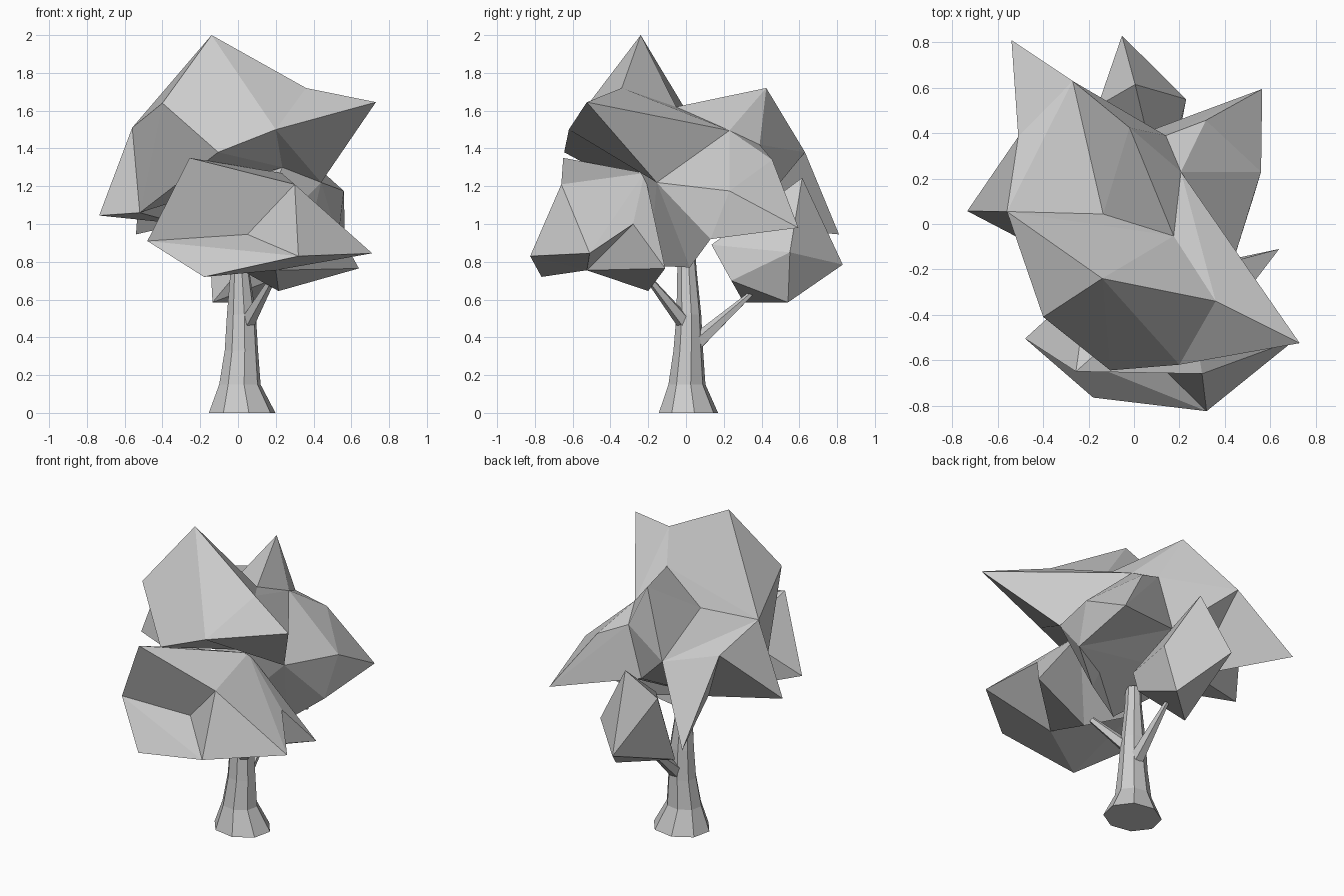
import bpy, bmesh, math
from mathutils import Vector

if "Cube" in bpy.data.objects:
    bpy.data.objects.remove(bpy.data.objects["Cube"])


def finish(name, bm):
    bmesh.ops.recalc_face_normals(bm, faces=bm.faces)
    me = bpy.data.meshes.new(name)
    bm.to_mesh(me)
    bm.free()
    ob = bpy.data.objects.new(name, me)
    bpy.context.collection.objects.link(ob)
    return ob


def foliage(name, pts, lobes):
    """Faceted clump: each lobe is the convex hull of the named corner points."""
    bm = bmesh.new()
    for lobe in lobes:
        vs = [bm.verts.new(pts[k]) for k in lobe]
        bmesh.ops.convex_hull(bm, input=vs)
        bmesh.ops.delete(bm, geom=[v for v in bm.verts if not v.link_faces], context='VERTS')
    bmesh.ops.dissolve_limit(bm, angle_limit=math.radians(1), verts=bm.verts, edges=bm.edges)
    return finish(name, bm)


def limb(name, rings, sides, turn=0.0):
    """Tapered faceted tube through rings of (centre, radius x, radius y)."""
    bm = bmesh.new()
    loops = []
    for c, rx, ry in rings:
        loops.append([bm.verts.new((c[0] + rx * math.cos(turn + math.tau * k / sides),
                                    c[1] + ry * math.sin(turn + math.tau * k / sides), c[2]))
                      for k in range(sides)])
    for a, b in zip(loops, loops[1:]):
        for k in range(sides):
            n = (k + 1) % sides
            bm.faces.new((a[k], a[n], b[n], b[k]))
    bm.faces.new(loops[0][::-1])
    bm.faces.new(loops[-1])
    return finish(name, bm)


def branch(name, start, end, r1, r2):
    """Straight tapered five-sided branch."""
    s, e = Vector(start), Vector(end)
    d = e - s
    bm = bmesh.new()
    bmesh.ops.create_cone(bm, cap_ends=True, segments=5, radius1=r1, radius2=r2, depth=d.length)
    bmesh.ops.transform(bm, matrix=d.to_track_quat('Z', 'Y').to_matrix().to_4x4(), verts=bm.verts)
    bmesh.ops.translate(bm, vec=(s + e) / 2, verts=bm.verts)
    return finish(name, bm)


# Crown: top lobe, front corner, back lobes, left and rear spikes, right lobe, underside
crown = {
    'A': (-.14, -.24, 2.0), 'B': (.36, -.34, 1.72), 'C': (.73, -.525, 1.645),
    'D': (-.40, -.41, 1.64), 'E': (-.56, .055, 1.51), 'F': (.20, -.62, 1.50),
    'G': (-.105, -.645, 1.38), 'H': (.235, -.245, 1.30), 'I': (.175, -.053, 1.62),
    'K': (-.136, .044, 1.47), 'P': (.207, .23, 1.495), 'L': (-.52, -.055, 1.06),
    'J': (-.51, .385, 1.39), 'N': (-.27, .63, 1.38), 'M': (-.02, .425, 1.72),
    'O': (-.54, .81, .945), 'W': (-.735, .057, 1.045), 'U': (-.30, .20, 1.0),
    'S': (.317, .457, 1.34), 'Q': (.56, .23, 1.175), 'R': (.565, .595, .98),
    'V': (.44, -.155, 1.22), 'T': (.53, .13, .92), 'Z': (.335, .02, .77),
    'X': (.04, .40, 1.10), 'Y': (.14, .39, 1.42), 'a': (0, -.19, .78),
    'b': (.256, .03, .95), 'd': (-.20, .05, .95),
}
foliage("crown_foliage", crown,
        ["ABDFGEIKLH", "BCFHIPV", "IKHPX", "EKNJUL", "IKMNPXY", "KNXUH", "NJOU",
         "EJWLU", "PQRSVTXHY", "HVTZab", "HVTXbadU"])

# Front lower clump, with a crease across its face and a hollow underside
front = {
    'a': (-.256, -.65, 1.35), 'b': (-.48, -.505, .91), 'c': (.05, -.56, .945),
    'd': (.30, -.66, 1.21), 'e': (.32, -.825, .83), 'f': (-.18, -.765, .72),
    'g': (.71, -.51, .845), 'h': (.51, -.28, 1.0), 'i': (.64, -.11, .765),
    'j': (.215, -.20, .645), 'k': (.23, -.22, 1.27), 'l': (.20, -.525, .755),
    'm': (-.15, -.22, .85), 'n': (-.20, -.25, 1.20),
}
foliage("front_foliage", front, ["abcdknm", "bcfelm", "cdeglhk", "chkljm", "hijlk"])

# Rear lower clump
rear = {
    'a': (.005, .615, 1.245), 'b': (-.053, .83, .785), 'c': (.23, .55, .85),
    'd': (-.135, .305, .585), 'e': (.125, .54, .585), 'f': (.17, .24, .70),
    'g': (.12, .135, .89), 'h': (-.16, .52, 1.07),
}
foliage("rear_foliage", rear, ["abcdefgh"])

# Trunk with flared foot
limb("trunk", [((.022, .013, 0), .18, .16), ((.01, .005, .15), .112, .10),
               ((.018, .012, .33), .09, .08), ((.018, .015, .52), .078, .067),
               ((.01, .005, .76), .05, .052), ((.005, 0, .88), .046, .048)], 8, .2)

# Branches
branch("rear_branch", (.03, .06, .375), (.035, .36, .645), .045, .012)
branch("front_branch", (.05, -.01, .48), (.17, -.18, .69), .042, .02)
